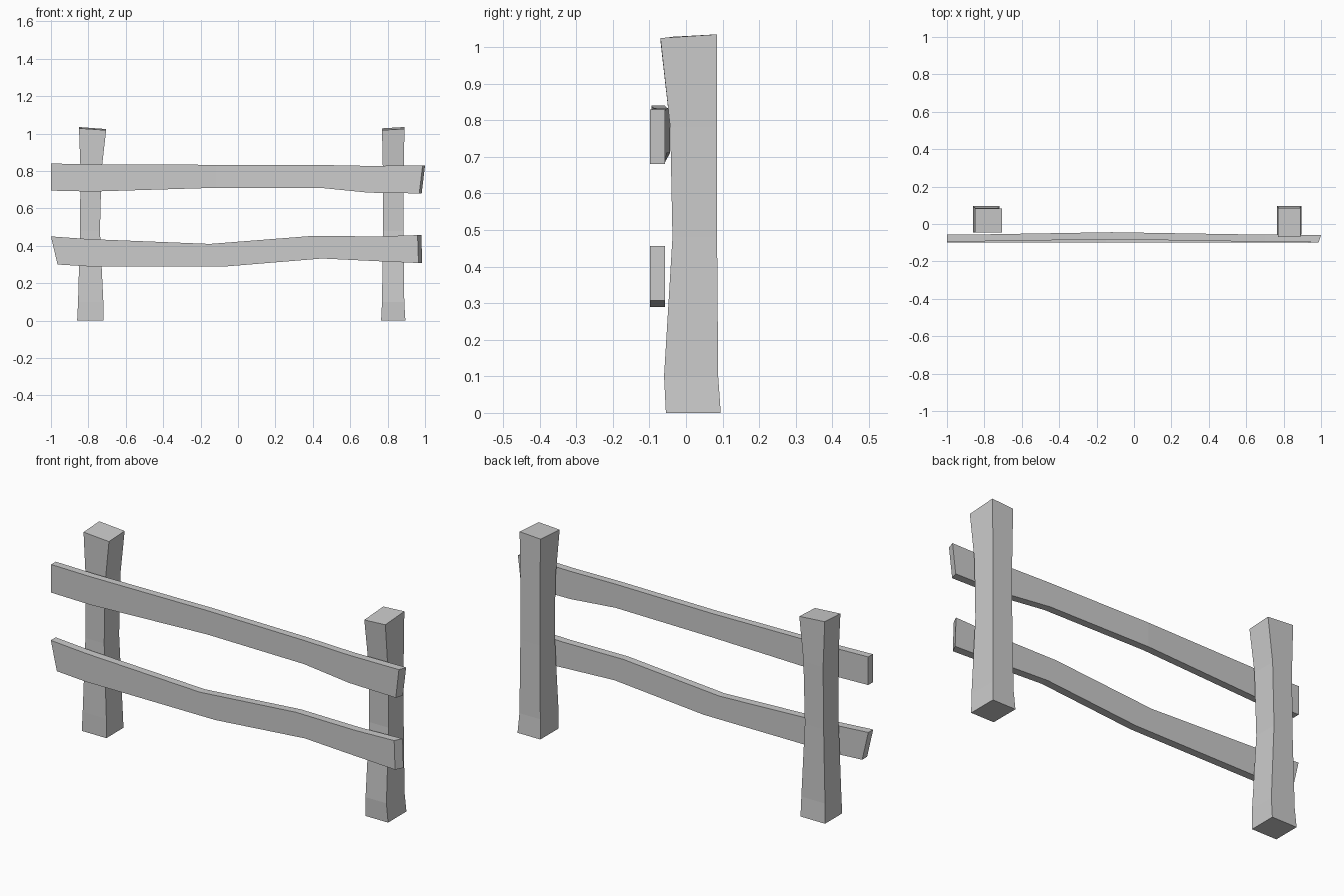
import bpy, bmesh


def loft(name, rings):
    """Skin a row of four-cornered rings and cap both ends."""
    bm = bmesh.new()
    rows = [[bm.verts.new(p) for p in ring] for ring in rings]
    for a, b in zip(rows, rows[1:]):
        for i in range(4):
            j = (i + 1) % 4
            bm.faces.new((a[i], a[j], b[j], b[i]))
    bm.faces.new(rows[0])
    bm.faces.new(rows[-1])
    bmesh.ops.recalc_face_normals(bm, faces=bm.faces[:])
    mesh = bpy.data.meshes.new(name)
    bm.to_mesh(mesh)
    bm.free()
    obj = bpy.data.objects.new(name, mesh)
    bpy.context.collection.objects.link(obj)
    return obj


def post(name, sections, top):
    # section: z, x0, x1, y0, y1; top: z of the four upper corners
    rings = []
    for z, x0, x1, y0, y1 in sections:
        zs = top if z is None else (z,) * 4
        corners = ((x0, y0), (x1, y0), (x1, y1), (x0, y1))
        rings.append([(x, y, h) for (x, y), h in zip(corners, zs)])
    return loft(name, rings)


def rail(name, sections):
    # section: x bottom, x top, z bottom, z top, y front, y back, end bevel
    rings = []
    for xb, xt, zb, zt, y0, y1, bevel in sections:
        rings.append([(xb - bevel, y0, zb), (xb, y1, zb),
                      (xt, y1, zt), (xt - bevel, y0, zt)])
    return loft(name, rings)


# Upright posts with uneven tops
post("left_post", [
    (0.0, -0.86, -0.72, -0.045, 0.095),
    (0.10, -0.855, -0.72, -0.045, 0.088),
    (0.48, -0.845, -0.738, -0.037, 0.085),
    (0.80, -0.842, -0.73, -0.040, 0.085),
    (None, -0.85, -0.705, -0.045, 0.083),
], (1.028, 1.018, 1.024, 1.035))
post("right_post", [
    (0.0, 0.765, 0.895, -0.055, 0.095),
    (0.10, 0.77, 0.889, -0.06, 0.088),
    (0.48, 0.775, 0.886, -0.037, 0.085),
    (0.78, 0.775, 0.886, -0.043, 0.085),
    (None, 0.77, 0.89, -0.07, 0.085),
], (1.018, 1.025, 1.035, 1.028))

# Warped horizontal rails
rail("upper_rail", [
    (-1.0, -1.0, 0.695, 0.84, -0.095, -0.057, 0),
    (-0.78, -0.78, 0.69, 0.835, -0.092, -0.055, 0),
    (-0.12, -0.12, 0.71, 0.833, -0.082, -0.044, 0),
    (0.44, 0.44, 0.71, 0.832, -0.091, -0.053, 0),
    (0.70, 0.70, 0.684, 0.827, -0.095, -0.057, 0),
    (0.982, 1.0, 0.68, 0.83, -0.098, -0.058, 0.013),
])
rail("lower_rail", [
    (-0.965, -1.0, 0.30, 0.45, -0.098, -0.058, 0),
    (-0.80, -0.80, 0.29, 0.436, -0.098, -0.058, 0),
    (-0.06, -0.15, 0.29, 0.41, -0.098, -0.058, 0),
    (0.45, 0.40, 0.332, 0.453, -0.098, -0.058, 0),
    (0.74, 0.74, 0.318, 0.45, -0.098, -0.058, 0),
    (0.985, 0.98, 0.308, 0.457, -0.098, -0.058, 0.02),
])
